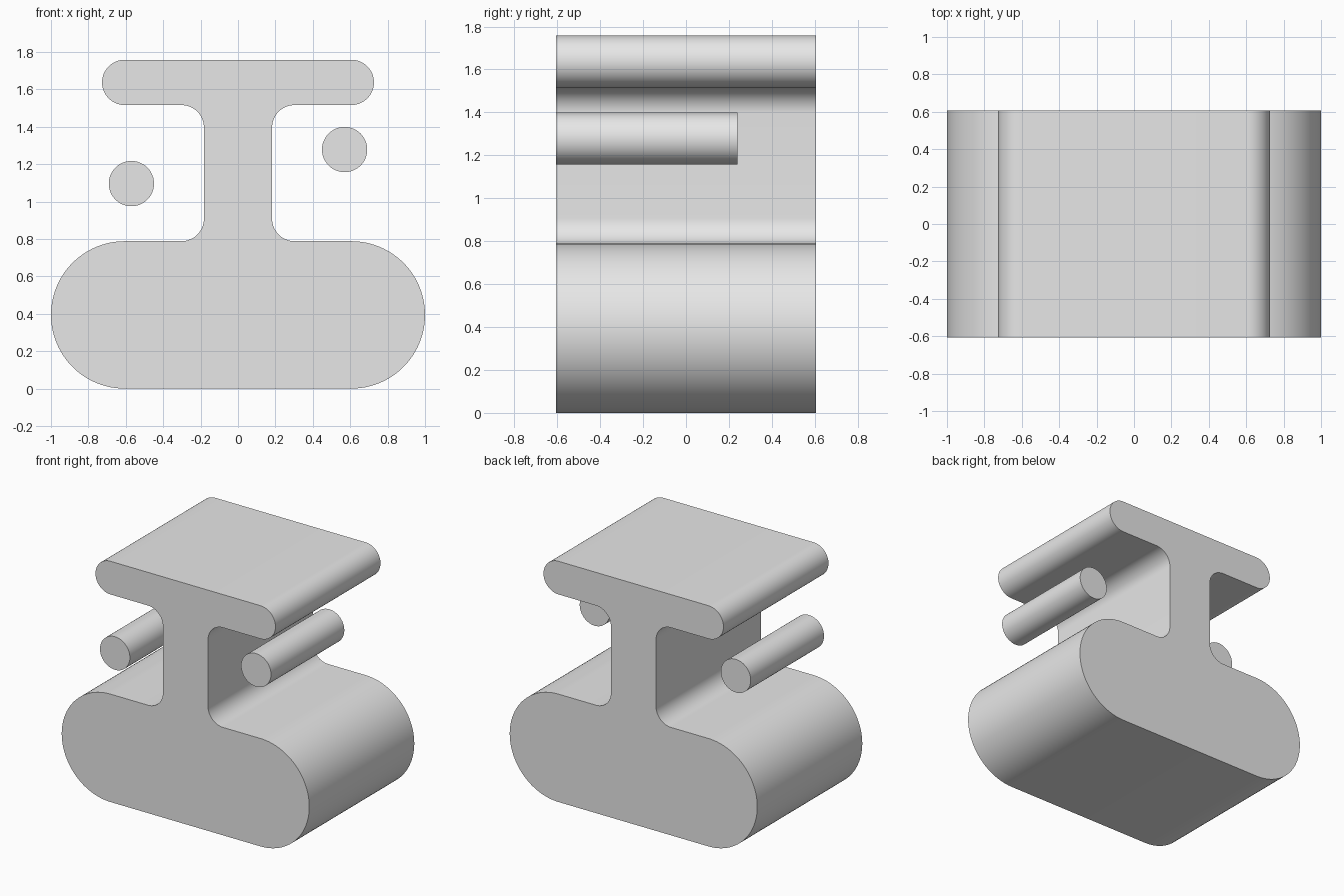
import bpy
import bmesh
from math import sin, cos, radians
from mathutils import Vector

default_cube = bpy.data.objects.get("Cube")
if default_cube:
    bpy.data.objects.remove(default_cube, do_unlink=True)

# One plain grey
grey = bpy.data.materials.new("plain_grey")
grey.use_nodes = True
grey.diffuse_color = (0.8, 0.8, 0.8, 1)
grey.node_tree.nodes["Principled BSDF"].inputs["Base Color"].default_value = (0.8, 0.8, 0.8, 1)

# Main proportions
HALF_DEPTH = 0.606
ROD_BACK = 0.24
END_X = 0.606        # centre of the rounded ends
BASE_R = 0.394
WEB_X = 0.182        # half thickness of the upright
SMALL_R = 0.121      # fillets, top plate ends and rods
PLATE_Z = 1.637      # middle of the top plate


def arc(cx, cz, radius, start, end, steps):
    angles = [radians(start + (end - start) * i / steps) for i in range(steps + 1)]
    return [(cx + radius * cos(a), cz + radius * sin(a)) for a in angles]


def extrude_profile(name, points, y_front, y_back):
    """Turn an x-z outline into a solid running along y."""
    bm = bmesh.new()
    face = bm.faces.new([bm.verts.new((x, y_front, z)) for x, z in points])
    result = bmesh.ops.extrude_face_region(bm, geom=[face], use_keep_orig=True)
    moved = [v for v in result["geom"] if isinstance(v, bmesh.types.BMVert)]
    bmesh.ops.translate(bm, verts=moved, vec=Vector((0, y_back - y_front, 0)))
    bmesh.ops.recalc_face_normals(bm, faces=bm.faces)
    mesh = bpy.data.meshes.new(name)
    bm.to_mesh(mesh)
    bm.free()
    mesh.materials.append(grey)
    obj = bpy.data.objects.new(name, mesh)
    bpy.context.collection.objects.link(obj)
    bpy.ops.object.select_all(action='DESELECT')
    obj.select_set(True)
    bpy.context.view_layer.objects.active = obj
    bpy.ops.object.shade_smooth_by_angle(angle=radians(30))
    return obj


# Body: rounded base, filleted upright and rounded top plate in one outline
fillet_x = WEB_X + SMALL_R
half = arc(END_X, BASE_R, BASE_R, -90, 90, 48)
half += arc(fillet_x, 2 * BASE_R + SMALL_R, SMALL_R, 270, 180, 16)
half += arc(fillet_x, PLATE_Z - 2 * SMALL_R, SMALL_R, 180, 90, 16)
half += arc(END_X, PLATE_Z, SMALL_R, -90, 90, 32)
outline = half + [(-x, z) for x, z in reversed(half)]
extrude_profile("body", outline, -HALF_DEPTH, HALF_DEPTH)

# Loose rods beside the upright, flush with the front
for name, x, z in (("left_rod", 0.57, 1.278), ("right_rod", -0.57, 1.096)):
    circle = arc(x, z, SMALL_R, 0, 360, 48)[:-1]
    extrude_profile(name, circle, -HALF_DEPTH, ROD_BACK)
